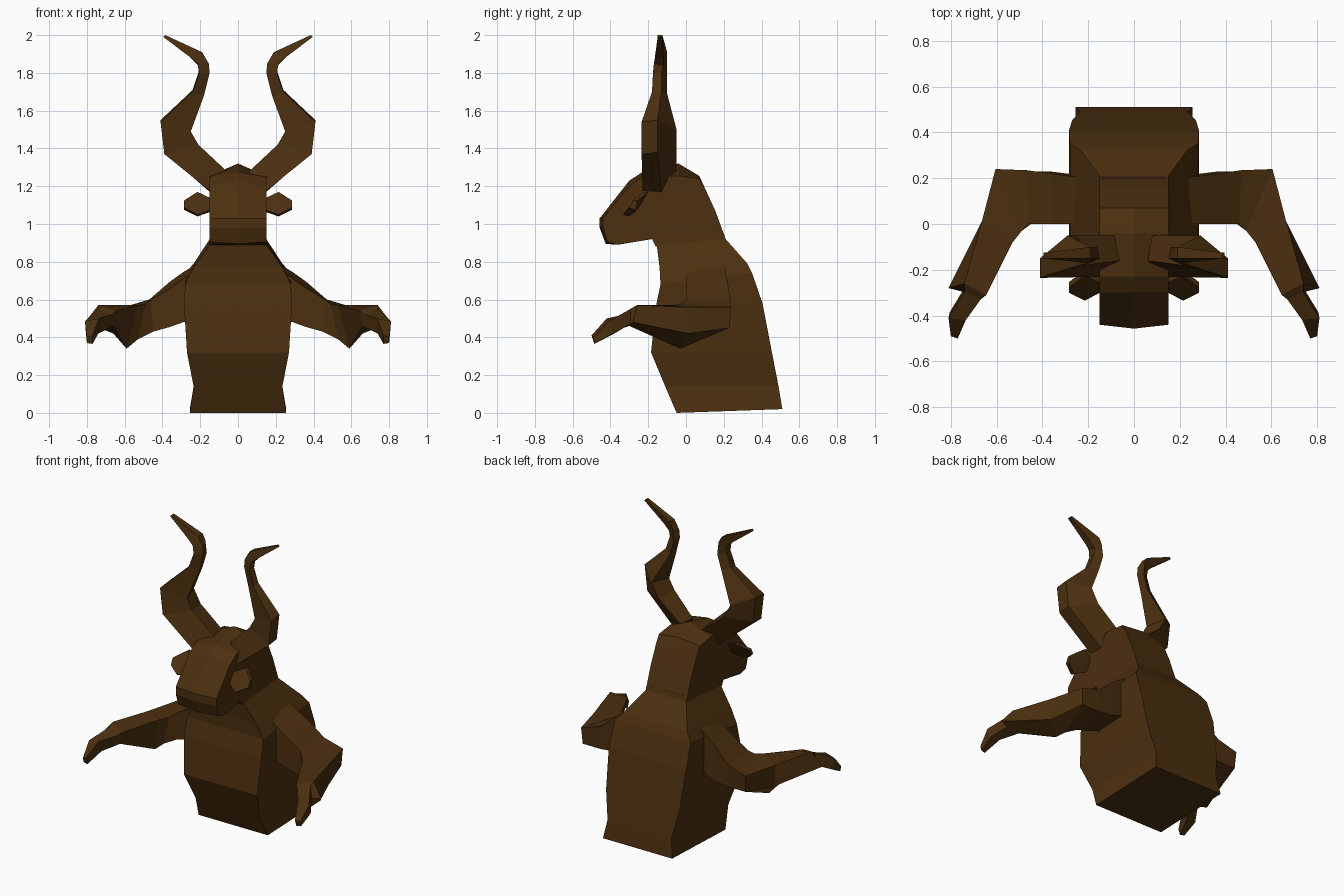
import bpy, bmesh

brown = bpy.data.materials.new("dark_brown")
brown.diffuse_color = (0.072, 0.029, 0.005, 1)


def loft(name, rings, mirror=False):
    """Skin a chain of equal-length point rings and cap both ends."""
    bm = bmesh.new()
    vr = [[bm.verts.new(p) for p in r] for r in rings]
    n = len(vr[0])
    for a, b in zip(vr, vr[1:]):
        for i in range(n):
            j = (i + 1) % n
            bm.faces.new((a[i], a[j], b[j], b[i]))
    bm.faces.new(vr[0][::-1])
    bm.faces.new(vr[-1])
    bmesh.ops.recalc_face_normals(bm, faces=bm.faces)
    me = bpy.data.meshes.new(name)
    bm.to_mesh(me)
    bm.free()
    me.materials.append(brown)
    ob = bpy.data.objects.new(name, me)
    bpy.context.collection.objects.link(ob)
    if mirror:
        ob.modifiers.new("mirror", 'MIRROR').use_mirror_merge = False
    return ob


# torso: half width, front y, front z, back y, back z
torso = [(.255, -.05, .0, .51, .02), (.235, -.11, .14, .49, .14),
         (.27, -.185, .32, .455, .32), (.285, -.16, .56, .405, .58),
         (.28, -.135, .68, .35, .74), (.235, -.14, .77, .325, .79),
         (.15, -.155, .89, .21, .92), (.14, -.16, .95, .2, .95)]
loft("torso", [[(-w, yf, zf), (w, yf, zf), (w, yb, zb), (-w, yb, zb)]
               for w, yf, zf, yb, zb in torso])

# head and neck: side profile lofted across x, with a raised centre crown
side = [(-.16, .88), (-.18, .92), (-.36, .89), (-.415, .905), (-.44, .98),
        (-.44, 1.03), (-.3, 1.2), (-.23, 1.25), (-.04, 1.255), (.07, 1.24),
        (.1, 1.19), (.155, 1.07), (.21, .92)]
lift = {3: (-.01, -.01), 4: (-.017, 0), 5: (-.017, 0), 6: (0, .03),
        7: (0, .025), 8: (0, .065), 9: (0, .015)}
mid = [(y + lift.get(i, (0, 0))[0], z + lift.get(i, (0, 0))[1])
       for i, (y, z) in enumerate(side)]
loft("head", [[(x, y, z) for y, z in prof]
              for x, prof in ((-.15, side), (0, mid), (.15, side))])

# horns: outer front, outer back, inner back, inner front at each bend
loft("horn", [
    [(.13, -.23, 1.16), (.15, -.13, 1.17), (.08, -.05, 1.28), (.06, -.16, 1.28)],
    [(.39, -.235, 1.37), (.39, -.15, 1.38), (.24, -.05, 1.41), (.21, -.18, 1.42)],
    [(.41, -.235, 1.54), (.41, -.15, 1.55), (.29, -.05, 1.50), (.25, -.18, 1.49)],
    [(.24, -.18, 1.70), (.24, -.13, 1.71), (.19, -.10, 1.69), (.18, -.15, 1.68)],
    [(.205, -.175, 1.80), (.21, -.13, 1.80), (.16, -.10, 1.79), (.15, -.15, 1.80)],
    [(.215, -.17, 1.85), (.21, -.12, 1.84), (.17, -.10, 1.87), (.155, -.15, 1.85)],
    [(.25, -.165, 1.88), (.25, -.12, 1.88), (.19, -.10, 1.91), (.19, -.15, 1.91)],
    [(.395, -.15, 1.99), (.395, -.125, 1.99), (.385, -.125, 2.0), (.385, -.15, 2.0)],
], True)

# ears: tilted leaf shapes (x, upper y/z, lower y/z)
ears = [(.13, -.24, 1.13, -.28, 1.07), (.215, -.20, 1.17, -.325, 1.04),
        (.285, -.255, 1.125, -.29, 1.075)]
loft("ear", [[(x, yt, zt), (x, yt - .025, zt), (x, yb - .01, zb + .01), (x, yb + .02, zb)]
             for x, yt, zt, yb, zb in ears], True)

# arms: front top, back top, back bottom, front bottom from shoulder to fingertips
loft("arm", [
    [(.20, 0, .78), (.20, .2, .80), (.22, .21, .52), (.22, 0, .48)],
    [(.29, 0, .71), (.29, .21, .745), (.29, .22, .49), (.29, 0, .48)],
    [(.36, 0, .66), (.36, .22, .695), (.37, .23, .46), (.36, 0, .455)],
    [(.46, 0, .60), (.47, .235, .60), (.47, .23, .45), (.45, 0, .43)],
    [(.49, -.03, .575), (.605, .24, .56), (.60, .23, .45), (.53, -.02, .39)],
    [(.53, -.08, .57), (.665, .01, .56), (.66, .01, .42), (.59, -.03, .34)],
    [(.645, -.31, .54), (.74, -.26, .57), (.81, -.28, .48), (.66, -.30, .46)],
    [(.67, -.33, .52), (.74, -.295, .55), (.75, -.295, .47), (.68, -.33, .45)],
    [(.735, -.42, .50), (.81, -.41, .485), (.805, -.385, .42), (.74, -.38, .42)],
    [(.77, -.50, .41), (.80, -.49, .40), (.80, -.48, .37), (.77, -.485, .365)],
], True)
